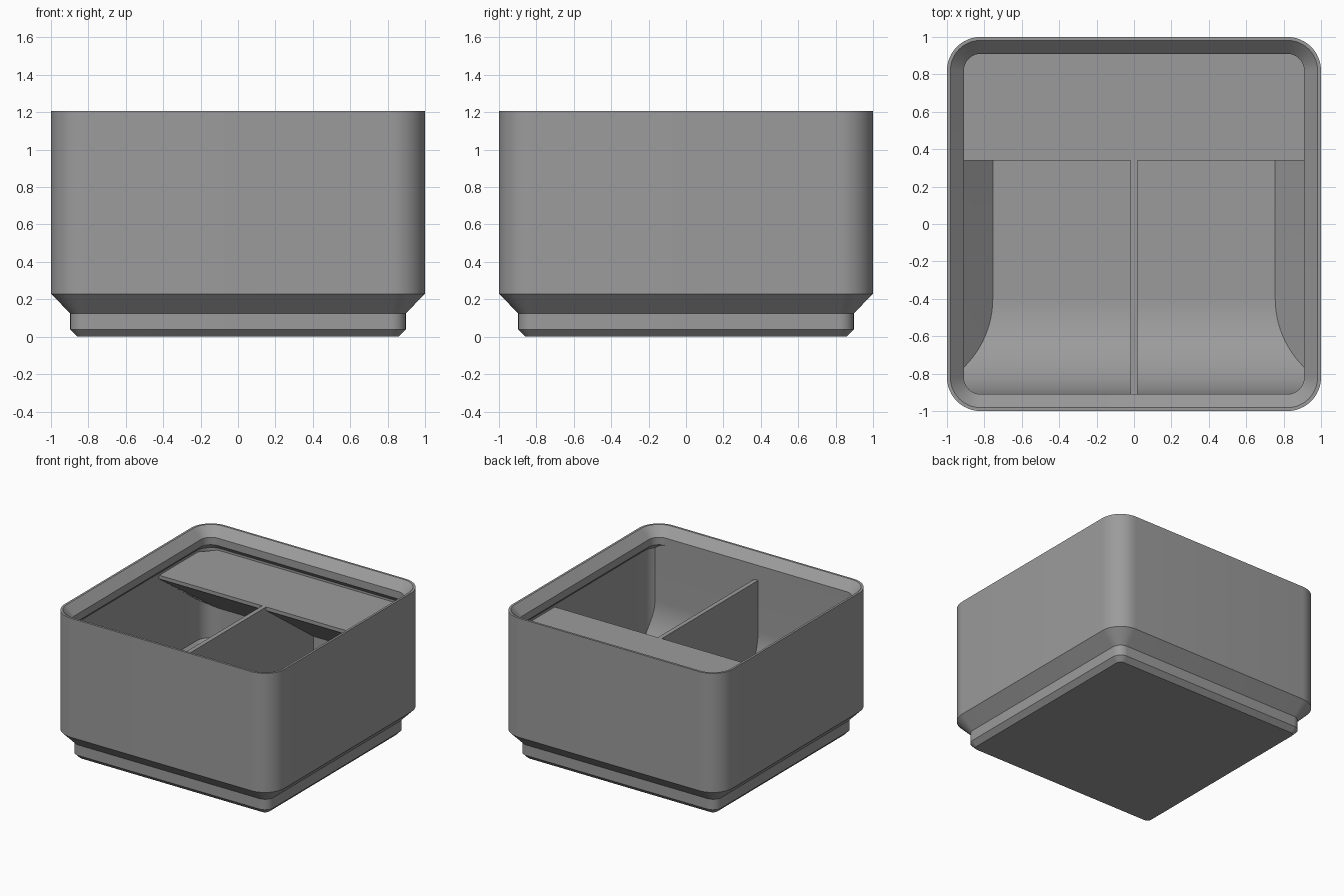
import bpy, bmesh, math

if "Cube" in bpy.data.objects:
    bpy.data.objects.remove(bpy.data.objects["Cube"])

gray = bpy.data.materials.new("mid_gray")
gray.diffuse_color = (0.33, 0.33, 0.33, 1)
gray.use_nodes = True
gray.node_tree.nodes["Principled BSDF"].inputs["Base Color"].default_value = gray.diffuse_color

TOP, SHELF_Z, FLOOR_Z, WALL = 1.207, 1.012, 0.09, 0.954


def finish(name, bm):
    bmesh.ops.recalc_face_normals(bm, faces=bm.faces)
    mesh = bpy.data.meshes.new(name)
    bm.to_mesh(mesh)
    bm.free()
    mesh.materials.append(gray)
    obj = bpy.data.objects.new(name, mesh)
    bpy.context.collection.objects.link(obj)
    bpy.ops.object.select_all(action='DESELECT')
    obj.select_set(True)
    bpy.context.view_layer.objects.active = obj
    bpy.ops.object.shade_smooth_by_angle(angle=math.radians(30))
    return obj


def bridge(bm, a, b):
    n = len(a)
    for i in range(n):
        j = (i + 1) % n
        bm.faces.new((a[i], a[j], b[j], b[i]))


def rounded_square(bm, half, z, r, segs=12):
    c = half - r
    ring = []
    for k, (sx, sy) in enumerate(((1, 1), (-1, 1), (-1, -1), (1, -1))):
        for i in range(segs + 1):
            a = math.pi / 2 * (k + i / segs)
            ring.append(bm.verts.new((sx * c + r * math.cos(a),
                                      sy * c + r * math.sin(a), z)))
    return ring


def loft(name, sections):
    """Skin rounded squares given as (half width, z, corner radius)."""
    bm = bmesh.new()
    rings = [rounded_square(bm, *s) for s in sections]
    for a, b in zip(rings, rings[1:]):
        bridge(bm, a, b)
    bm.faces.new(rings[0])
    bm.faces.new(rings[-1])
    return finish(name, bm)


def extrude_x(name, profile):
    """Extrude a side profile of (y, z, half width) symmetrically along x."""
    bm = bmesh.new()
    left = [bm.verts.new((-w, y, z)) for y, z, w in profile]
    right = [bm.verts.new((w, y, z)) for y, z, w in profile]
    bridge(bm, left, right)
    bm.faces.new(left)
    bm.faces.new(right)
    return finish(name, bm)


# Outer body with stepped foot, stacking lip and hollow inside
loft("bin_shell", [
    (0.859, 0, 0.039), (0.897, 0.039, 0.077), (0.897, 0.125, 0.077),
    (1.0, 0.229, 0.18), (1.0, TOP, 0.18),
    (0.982, TOP, 0.162), (0.91, TOP - 0.072, 0.09), (0.91, 1.074, 0.09),
    (WALL, 1.03, 0.134), (WALL, FLOOR_Z + 0.199, 0.134), (0.755, FLOOR_Z, 0.03),
])

# Curved scoop along the front, narrowing with the sloped side walls
R, cy = 0.51, -0.40
scoop = [(-0.93, 0.27), (-0.80, FLOOR_Z - 0.005), (cy, FLOOR_Z - 0.005)]
for i in range(25):
    a = math.pi / 2 * i / 24
    scoop.append((cy - R * math.sin(a), FLOOR_Z + R * (1 - math.cos(a))))
scoop += [(-0.91, 1.074), (-0.93, 1.074)]
extrude_x("front_scoop", [(y, z, min(0.957, 0.685 + z)) for y, z in scoop])

# Label shelf at the back with sloped underside
slope = math.tan(math.radians(36))
under = lambda y: SHELF_Z - 0.03 - (y - 0.34) * slope
extrude_x("label_shelf", [
    (0.34, SHELF_Z, 0.957), (0.84, SHELF_Z, 0.957), (0.957, SHELF_Z, 0.85),
    (0.957, under(0.957), 0.85), (0.84, under(0.84), 0.957),
    (0.34, SHELF_Z - 0.03, 0.957),
])

# Thin wall between the two compartments
extrude_x("divider", [(y, z, 0.018) for y, z in (
    (-0.80, 0.085), (-0.93, 0.27), (-0.93, SHELF_Z),
    (0.957, SHELF_Z), (0.957, 0.29), (0.75, 0.085))])
